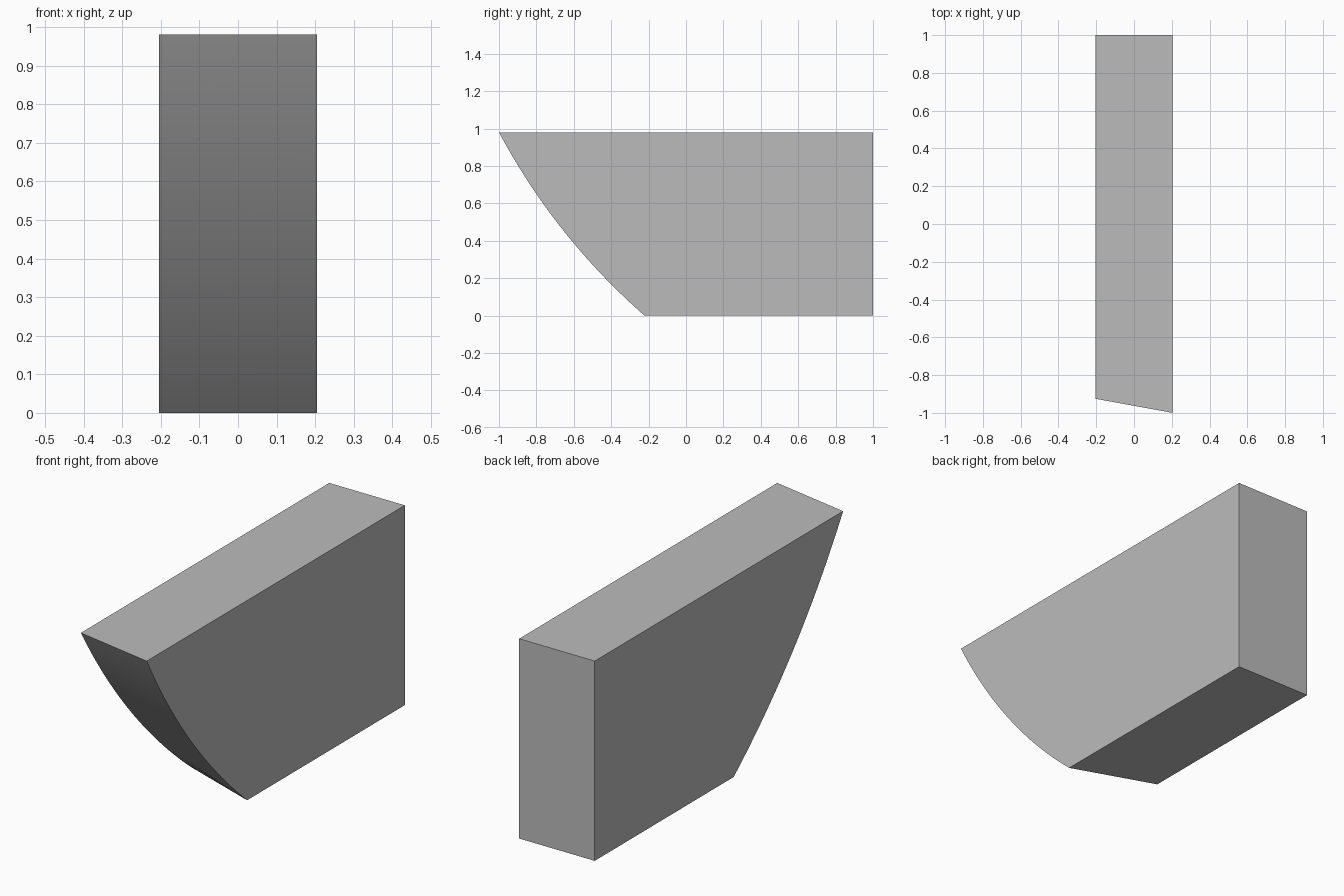
import bpy, bmesh, math
from mathutils import Vector

cube = bpy.data.objects.get("Cube")
if cube:
    bpy.data.objects.remove(cube, do_unlink=True)

HALF_WIDTH, HEIGHT, BACK = 0.205, 0.98, 1.0
SAG, STEPS = 0.057, 32

# Plain grey material
grey = bpy.data.materials.new("plain_grey")
grey.use_nodes = True
colour = (0.5, 0.5, 0.5, 1)
grey.diffuse_color = colour
grey.node_tree.nodes["Principled BSDF"].inputs["Base Color"].default_value = colour


def side_profile(x, top_y, bottom_y):
    """Side outline whose front edge is a shallow circular arc."""
    a, b = Vector((top_y, HEIGHT)), Vector((bottom_y, 0))
    chord = b - a
    outward = Vector((chord.y, -chord.x)).normalized()
    radius = chord.length ** 2 / (8 * SAG) + SAG / 2
    centre = (a + b) / 2 + outward * (SAG - radius)
    half = math.asin(chord.length / 2 / radius)
    points = []
    for i in range(STEPS + 1):
        t = half * (2 * i / STEPS - 1)
        p = centre + radius * (outward * math.cos(t) + chord.normalized() * math.sin(t))
        points.append((x, p.x, p.y))
    return points + [(x, BACK, 0), (x, BACK, HEIGHT)]


# Block with a skewed, curved front
bm = bmesh.new()
right = [bm.verts.new(p) for p in side_profile(-HALF_WIDTH, -0.925, -0.077)]
left = [bm.verts.new(p) for p in side_profile(HALF_WIDTH, -1.0, -0.222)]
bm.faces.new(right)
bm.faces.new(left[::-1])
for i in range(len(right)):
    j = (i + 1) % len(right)
    bm.faces.new((right[i], left[i], left[j], right[j]))
bmesh.ops.recalc_face_normals(bm, faces=bm.faces)
mesh = bpy.data.meshes.new("curved_front_block")
bm.to_mesh(mesh)
bm.free()
mesh.materials.append(grey)

block = bpy.data.objects.new("curved_front_block", mesh)
bpy.context.collection.objects.link(block)
bpy.context.view_layer.objects.active = block
block.select_set(True)
bpy.ops.object.shade_smooth_by_angle(angle=math.radians(30))
